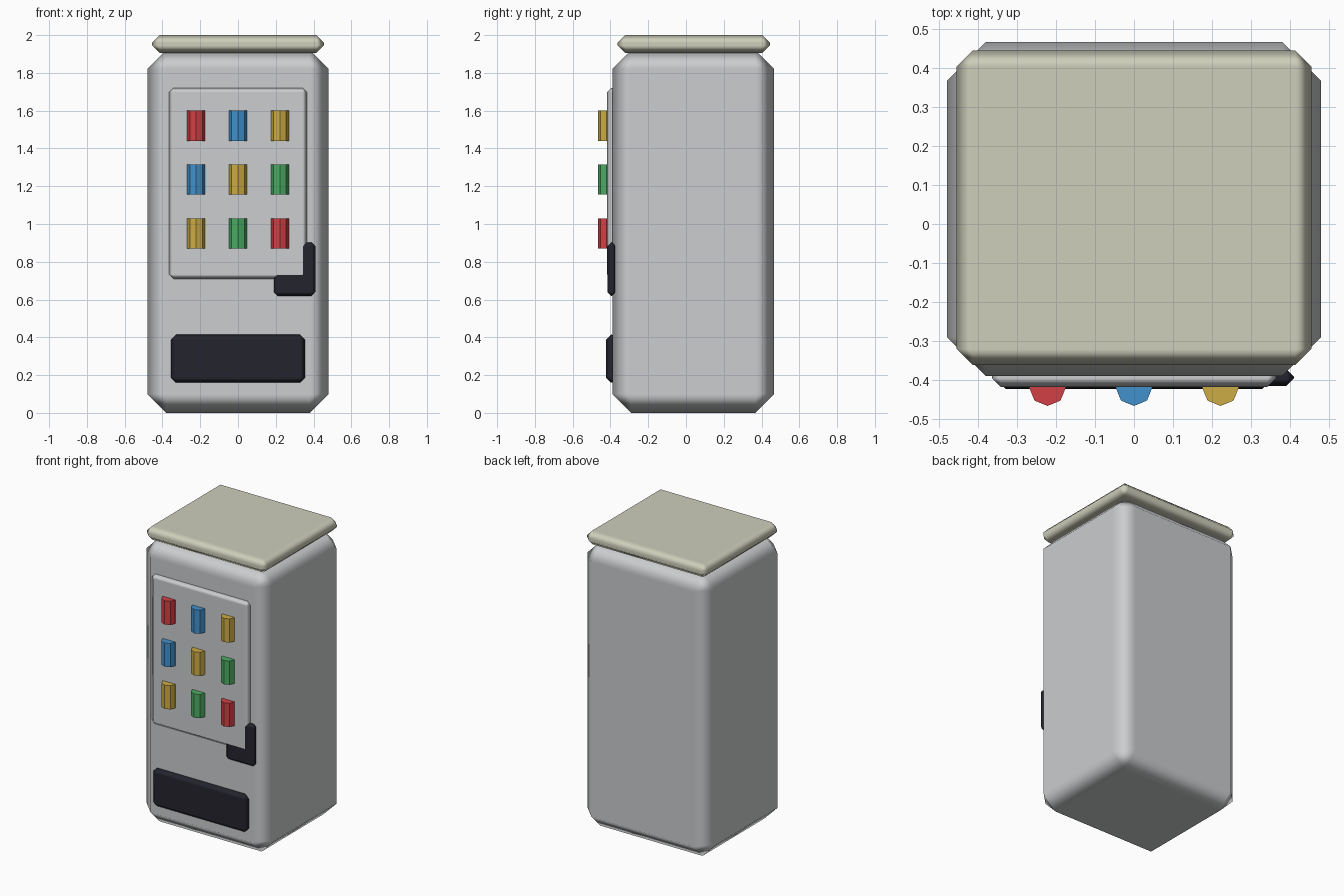
import bpy
import math

cube = bpy.data.objects.get("Cube")
if cube:
    bpy.data.objects.remove(cube, do_unlink=True)


def material(name, r, g, b):
    mat = bpy.data.materials.new(name)
    mat.use_nodes = True
    mat.diffuse_color = (r, g, b, 1)
    bsdf = next(n for n in mat.node_tree.nodes if n.type == 'BSDF_PRINCIPLED')
    bsdf.inputs["Base Color"].default_value = (r, g, b, 1)
    return mat


grey = material("light grey", 0.6, 0.61, 0.62)
cream = material("cream", 0.62, 0.62, 0.50)
dark = material("dark navy", 0.017, 0.017, 0.027)
red = material("red", 0.64, 0.051, 0.059)
blue = material("blue", 0.055, 0.285, 0.604)
yellow = material("yellow", 0.604, 0.407, 0.059)
green = material("green", 0.073, 0.407, 0.126)


def chamfered_box(name, low, high, bevel, mat):
    """Box between two corners with single-segment, smooth-shaded chamfers."""
    centre = [(a + b) / 2 for a, b in zip(low, high)]
    bpy.ops.mesh.primitive_cube_add(size=1, location=centre)
    box = bpy.context.object
    box.name = name
    box.scale = [b - a for a, b in zip(low, high)]
    bpy.ops.object.transform_apply(location=False, rotation=False, scale=True)
    box.data.materials.append(mat)
    bpy.ops.object.shade_smooth()
    mod = box.modifiers.new("chamfer", 'BEVEL')
    mod.width = bevel
    mod.segments = 1
    mod.limit_method = 'NONE'
    mod.harden_normals = True
    return box


# Cabinet and lid
chamfered_box("cabinet", (-0.48, -0.39, 0), (0.48, 0.467, 1.92), 0.1, grey)
chamfered_box("lid", (-0.455, -0.362, 1.905), (0.455, 0.445, 2), 0.041, cream)

# Front fittings
chamfered_box("display_panel", (-0.365, -0.418, 0.71), (0.365, -0.36, 1.72), 0.023, grey)
chamfered_box("coin_box", (0.19, -0.416, 0.62), (0.41, -0.371, 0.903), 0.02, dark)
chamfered_box("dispenser_flap", (-0.355, -0.424, 0.16), (0.355, -0.365, 0.415), 0.027, dark)

# Octagonal cans, three rows of three
rows = [(red, blue, yellow), (blue, yellow, green), (yellow, green, red)]
for row, colours in enumerate(rows):
    for column, mat in enumerate(colours):
        bpy.ops.mesh.primitive_cylinder_add(
            vertices=8, radius=0.047, depth=0.16,
            location=((column - 1) * 0.222, -0.42, 1.52 - row * 0.285))
        can = bpy.context.object
        can.name = f"can_row{row + 1}_column{column + 1}"
        can.data.materials.append(mat)
